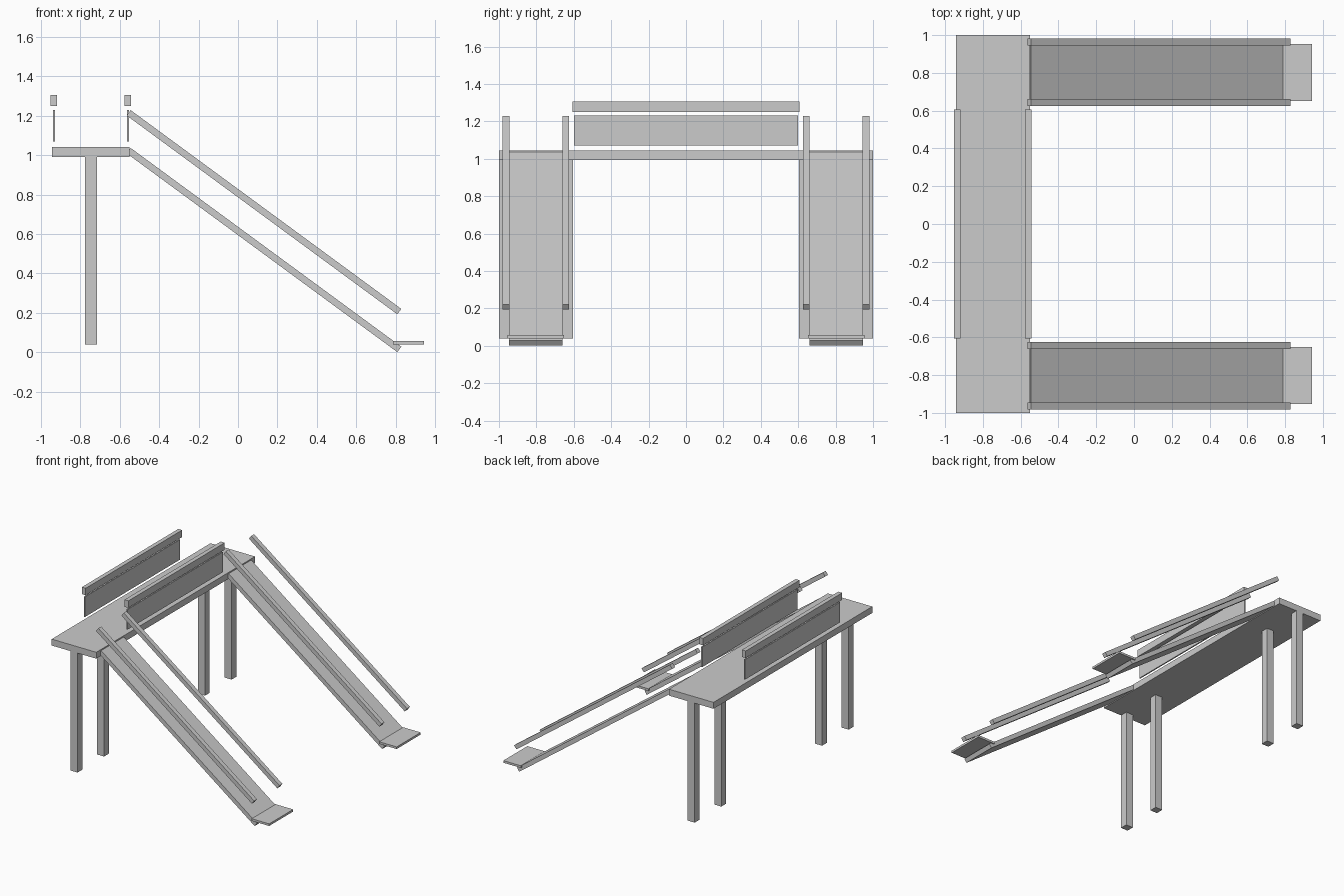
import bpy
import math

if "Cube" in bpy.data.objects:
    bpy.data.objects.remove(bpy.data.objects["Cube"])

grey = bpy.data.materials.new("light_grey")
grey.diffuse_color = (0.6, 0.6, 0.6, 1)
grey.use_nodes = True
grey.node_tree.nodes["Principled BSDF"].inputs["Base Color"].default_value = grey.diffuse_color


def box(name, x, y, z):
    """Axis-aligned box from (min, max) ranges."""
    bpy.ops.mesh.primitive_cube_add(size=1)
    ob = bpy.context.object
    ob.name = name
    ob.location = [(a + b) / 2 for a, b in (x, y, z)]
    ob.scale = [b - a for a, b in (x, y, z)]
    ob.data.materials.append(grey)
    return ob


def sloped(name, y, width, lift):
    """Bar running down the slope, lifted above ground by `lift`."""
    top, low, thick = (-0.545, 1.037), (0.829, 0.028), 0.034
    dx, dz = low[0] - top[0], low[1] - top[1]
    angle, length = math.atan2(-dz, dx), math.hypot(dx, dz)
    ob = box(name, (0, length), (0, width), (0, thick))
    ob.rotation_euler = (0, angle, 0)
    ob.location = ((top[0] + low[0]) / 2 - math.sin(angle) * thick / 2, y,
                   (top[1] + low[1]) / 2 - math.cos(angle) * thick / 2 + lift)
    return ob


# raised deck
box("deck", (-0.943, -0.55), (-1, 1), (0.992, 1.043))

# guard panels and handrails along both deck edges
for side, x in (("back", -0.935), ("front", -0.559)):
    box(side + "_guard_panel", (x - 0.005, x + 0.005), (-0.6, 0.6), (1.07, 1.23))
    box(side + "_deck_handrail", (x - 0.017, x + 0.017), (-0.607, 0.607), (1.249, 1.305))

for side, s in (("left", -1), ("right", 1)):
    # pair of legs under each deck end
    for pos, y in (("outer", 0.97), ("inner", 0.635)):
        box(f"{side}_{pos}_leg", (-0.777, -0.715),
            (s * y - 0.03, s * y + 0.03), (0.04, 0.992))
    # ramp with two handrails
    sloped(side + "_ramp", s * 0.803, 0.285, 0)
    for pos, y in (("outer", 0.963), ("inner", 0.643)):
        sloped(f"{side}_{pos}_ramp_handrail", s * y, 0.036, 0.192)
    # landing plate at the foot of the ramp
    box(side + "_landing_plate", (0.786, 0.943),
        (s * 0.803 - 0.151, s * 0.803 + 0.151), (0.04, 0.057))
